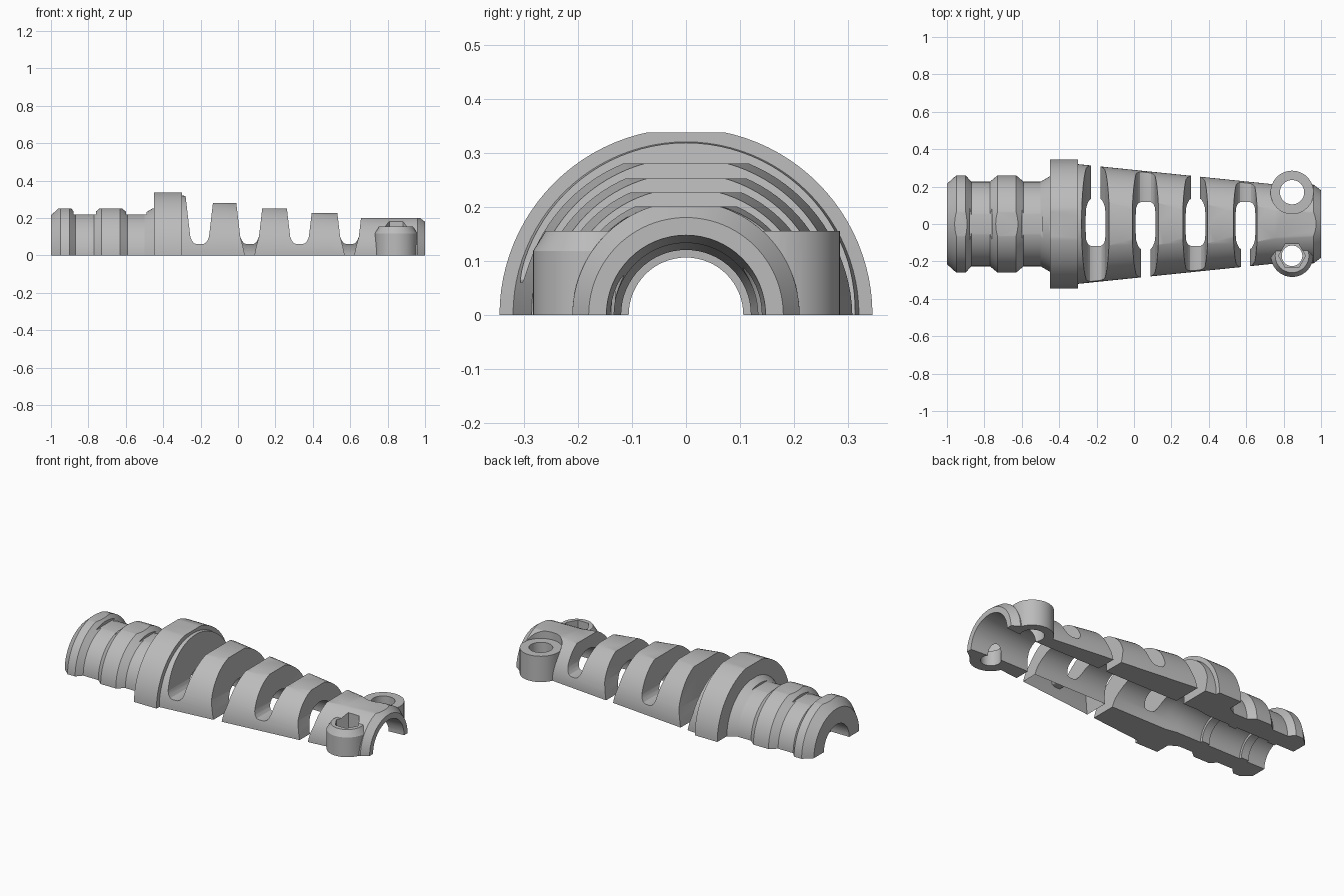
import bpy, bmesh, math
from mathutils import Matrix

if "Cube" in bpy.data.objects:
    bpy.data.objects.remove(bpy.data.objects["Cube"])

grey = bpy.data.materials.new("plain grey")
grey.diffuse_color = (0.5, 0.5, 0.5, 1)
grey.use_nodes = True
grey.node_tree.nodes["Principled BSDF"].inputs["Base Color"].default_value = (0.5, 0.5, 0.5, 1)


def make(name, bm):
    bmesh.ops.recalc_face_normals(bm, faces=bm.faces)
    mesh = bpy.data.meshes.new(name)
    bm.to_mesh(mesh)
    bm.free()
    mesh.materials.append(grey)
    ob = bpy.data.objects.new(name, mesh)
    bpy.context.collection.objects.link(ob)
    return ob


def lathe(name, profile, sides=64, matrix=None):
    """Capped solid of revolution about x; profile holds (x, radius)."""
    bm = bmesh.new()
    rings = []
    for x, r in profile:
        angles = [math.tau * i / sides for i in range(sides)]
        rings.append([bm.verts.new((x, r * math.cos(a), r * math.sin(a))) for a in angles])
    for a, b in zip(rings, rings[1:]):
        for i in range(sides):
            j = (i + 1) % sides
            bm.faces.new((a[i], a[j], b[j], b[i]))
    bm.faces.new(rings[0])
    bm.faces.new(rings[-1])
    if matrix:
        bm.transform(matrix)
    return make(name, bm)


def post(name, x, y, profile, sides=48):
    """Upright turned solid; profile holds (z, radius)."""
    turn = Matrix.Translation((x, y, 0)) @ Matrix.Rotation(-math.pi / 2, 4, 'Y')
    return lathe(name, profile, sides, turn)


def prism(name, outline, y0, y1):
    """Outline in x and z, extruded along y."""
    bm = bmesh.new()
    a = [bm.verts.new((x, y0, z)) for x, z in outline]
    b = [bm.verts.new((x, y1, z)) for x, z in outline]
    bm.faces.new(a)
    bm.faces.new(b)
    for i in range(len(a)):
        j = (i + 1) % len(a)
        bm.faces.new((a[i], a[j], b[j], b[i]))
    return make(name, bm)


def block(name, x0, x1, z0, z1):
    return prism(name, [(x0, z0), (x1, z0), (x1, z1), (x0, z1)], -1, 1)


def combine(body, tool, operation='DIFFERENCE'):
    mod = body.modifiers.new("cut", 'BOOLEAN')
    mod.operation = operation
    mod.solver = 'EXACT'
    mod.object = tool
    bpy.ops.object.select_all(action='DESELECT')
    bpy.context.view_layer.objects.active = body
    body.select_set(True)
    bpy.ops.object.modifier_apply(modifier=mod.name)
    bpy.data.objects.remove(tool)


# Turned outside: grip ridges, collar, tapering sleeve, chamfered end
body = lathe("strain_relief_half", [
    (-1, .215), (-.95, .26), (-.9, .26), (-.87, .226), (-.77, .226),
    (-.73, .26), (-.63, .26), (-.59, .226), (-.5, .226), (-.45, .255),
    (-.449, .345), (-.3, .345), (-.299, .32), (.75, .212), (.96, .21), (1, .18)], 96)

# Flats along the top, stepped down ring by ring
for x0, x1, z in [(-1.1, -.45, .252), (-.88, -.76, .22), (-.6, -.49, .22), (-.451, -.298, .337),
                  (-.2, .06, .28), (.06, .33, .252), (.33, .6, .226), (.6, 1.1, .2)]:
    combine(body, block("flat_cutter", x0, x1, z, .6))

# Screw bosses on both sides of the narrow end
boss_x, boss_y = .845, .17
combine(body, post("boss_clearance", boss_x, boss_y, [(.155, .115), (.5, .115)]))
combine(body, post("plain_boss", boss_x, boss_y, [(-.1, .1151), (.155, .1151)]), 'UNION')
combine(body, post("nut_boss", boss_x, -boss_y, [(-.1, .113), (.118, .113), (.155, .09)]), 'UNION')

# Cable bore with flared mouth and two inner gripping ribs
combine(body, lathe("bore_cutter", [
    (-1.1, .12), (-.88, .12), (-.879, .106), (-.83, .106), (-.829, .12), (-.61, .12),
    (-.609, .106), (-.56, .106), (-.559, .12), (-.4, .12), (-.33, .133),
    (.8, .133), (1.01, .148)], 64))

# Screw holes and hexagonal nut pocket
combine(body, post("screw_hole", boss_x, boss_y, [(-.2, .065), (.5, .065)]))
combine(body, post("nut_hole", boss_x, -boss_y, [(-.2, .055), (.1, .055)]))
pocket = post("nut_pocket", boss_x, -boss_y, [(.09, .072), (.5, .072)], 6)
pocket.data.transform(Matrix.Translation((boss_x, -boss_y, 0)) @ Matrix.Rotation(math.pi / 6, 4, 'Z')
                      @ Matrix.Translation((-boss_x, boss_y, 0)))
combine(body, pocket)

# Flex slots, open on alternating sides and bridged on the other
open_half = [(.025, -.1), (.025, 0), (.036, .05), (.05, .1), (.085, .4)]
closed_half = [(.015, .06), (.03, .065), (.042, .08), (.05, .1), (.085, .4)]
for i in range(4):
    cx = -.205 + .267 * i
    side = -1 if i % 2 == 0 else 1
    for half, y in ((open_half, -side), (closed_half, side)):
        outline = [(cx + w, z) for w, z in half] + [(cx - w, z) for w, z in reversed(half)]
        combine(body, prism("slot_cutter", outline, -.004 * y, .5 * y))

# Flat parting face
combine(body, block("lower_half_cutter", -1.5, 1.5, -1, 0))

bpy.context.view_layer.objects.active = body
body.select_set(True)
bpy.ops.object.shade_smooth_by_angle(angle=math.radians(25))
